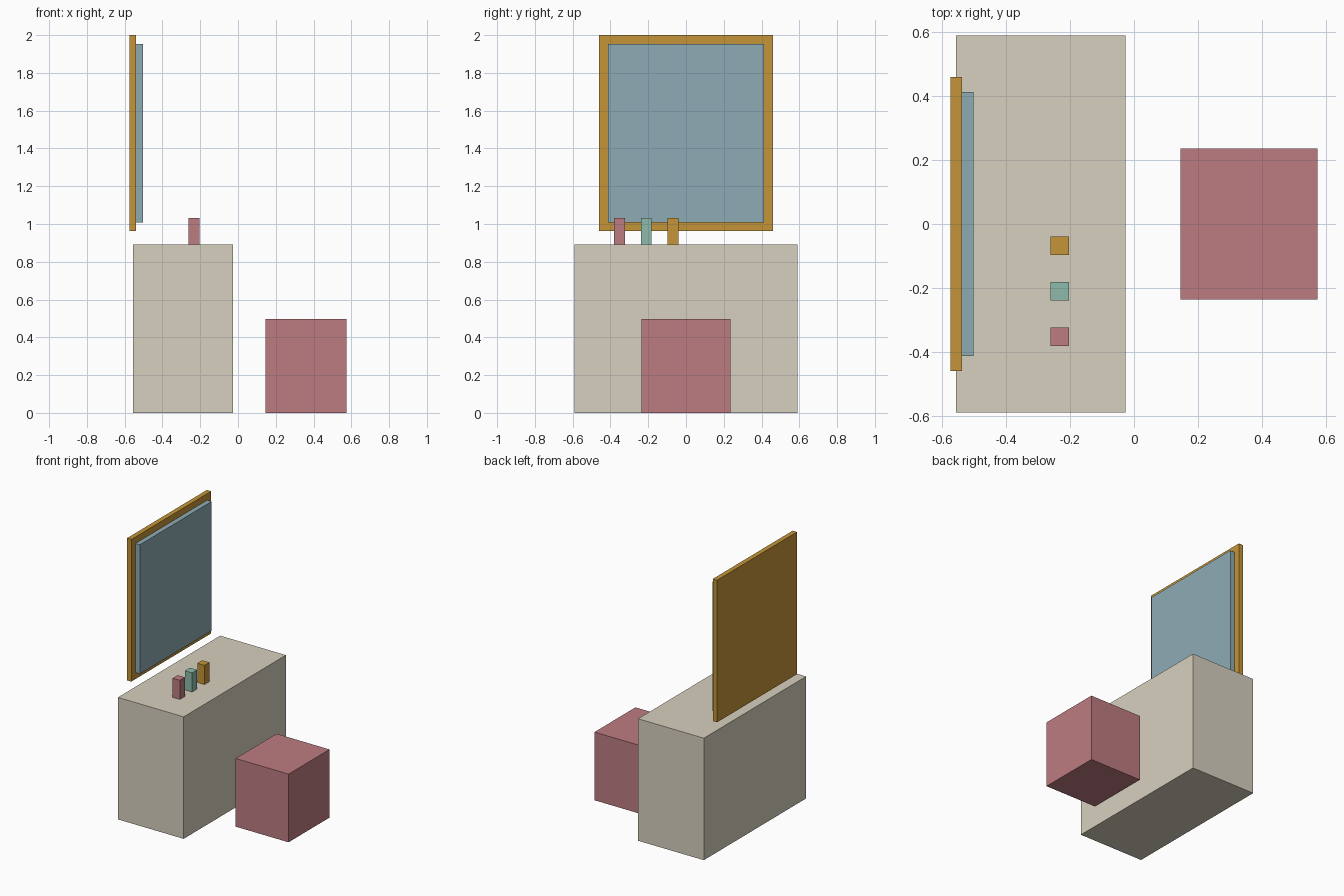
import bpy
import bmesh

if "Cube" in bpy.data.objects:
    bpy.data.objects.remove(bpy.data.objects["Cube"])


def material(name, rgb):
    mat = bpy.data.materials.new(name)
    mat.diffuse_color = (*rgb, 1)
    mat.use_nodes = True
    mat.node_tree.nodes["Principled BSDF"].inputs["Base Color"].default_value = mat.diffuse_color
    return mat


def box(name, x, y, z, mat):
    """Flat-faced box spanning the given (min, max) ranges."""
    bm = bmesh.new()
    bmesh.ops.create_cube(bm, size=1)
    for v in bm.verts:
        v.co = [r[0] if c < 0 else r[1] for c, r in zip(v.co, (x, y, z))]
    mesh = bpy.data.meshes.new(name)
    bm.to_mesh(mesh)
    bm.free()
    mesh.materials.append(mat)
    obj = bpy.data.objects.new(name, mesh)
    bpy.context.collection.objects.link(obj)
    return obj


cream = material("cream", (0.68, 0.63, 0.52))
gold = material("gold", (0.56, 0.30, 0.04))
glass = material("glass", (0.27, 0.41, 0.46))
rose = material("rose", (0.51, 0.20, 0.22))
mint = material("mint", (0.27, 0.50, 0.41))

# Dressing table and stool
TOP = 0.891
box("table", (-0.557, -0.026), (-0.59, 0.59), (0, TOP), cream)
box("stool", (0.146, 0.574), (-0.236, 0.236), (0, 0.498), rose)

# Wall mirror: backing frame with the glass panel on its front
box("mirror_frame", (-0.574, -0.539), (-0.461, 0.461), (0.962, 2.0), gold)
box("mirror_glass", (-0.539, -0.503), (-0.414, 0.414), (1.009, 1.953), glass)

# Row of three bottles on the table
for i, mat in enumerate((rose, mint, gold)):
    y = -0.353 + i * 0.1425
    box(f"bottle_{i + 1}", (-0.261, -0.203), (y - 0.029, y + 0.029), (TOP, 1.031), mat)
